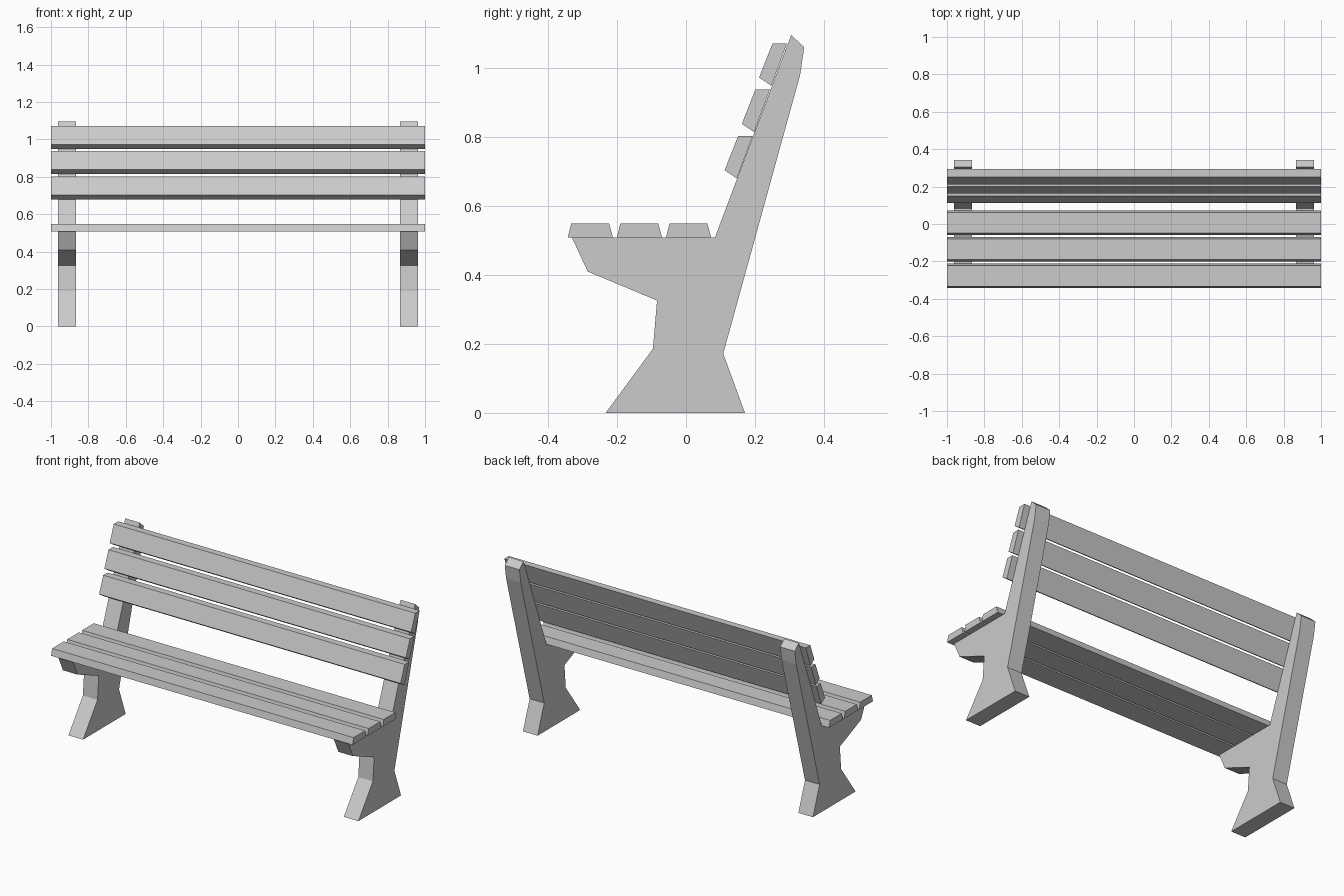
import bpy, bmesh

if "Cube" in bpy.data.objects:
    bpy.data.objects.remove(bpy.data.objects["Cube"])

grey = bpy.data.materials.new("light grey")
grey.diffuse_color = (0.6, 0.6, 0.6, 1)
grey.use_nodes = True
grey.node_tree.nodes["Principled BSDF"].inputs["Base Color"].default_value = grey.diffuse_color


def extrude_profile(name, profile, x0, x1):
    """Extrude a closed (y, z) outline along x."""
    bm = bmesh.new()
    face = bm.faces.new([bm.verts.new((x0, y, z)) for y, z in profile])
    ext = bmesh.ops.extrude_face_region(bm, geom=[face])
    verts = [g for g in ext["geom"] if isinstance(g, bmesh.types.BMVert)]
    bmesh.ops.translate(bm, verts=verts, vec=(x1 - x0, 0, 0))
    bmesh.ops.recalc_face_normals(bm, faces=bm.faces)
    mesh = bpy.data.meshes.new(name)
    bm.to_mesh(mesh)
    bm.free()
    mesh.materials.append(grey)
    obj = bpy.data.objects.new(name, mesh)
    bpy.context.collection.objects.link(obj)
    return obj


# End supports: foot, seat bracket and back post in one outline
support = [(-0.233, 0), (0.171, 0), (0.108, 0.172), (0.331, 0.98),
           (0.343, 1.061), (0.305, 1.096), (0.084, 0.509), (-0.331, 0.509),
           (-0.285, 0.41), (-0.084, 0.326), (-0.096, 0.186)]
extrude_profile("left_support", support, -0.962, -0.865)
extrude_profile("right_support", support, 0.865, 0.962)

# Seat slats: tapered planks, evenly spaced
for i in range(3):
    y = -0.343 + i * 0.1425
    plank = [(y, 0.509), (y + 0.131, 0.509), (y + 0.12, 0.549), (y + 0.01, 0.549)]
    extrude_profile(f"seat_slat_{i + 1}", plank, -1, 1)

# Back slats: leaning planks stepping up the back posts
for i in range(3):
    dy, dz = i * 0.0500, i * 0.1345
    plank = [(0.151, 0.803), (0.193, 0.803), (0.148, 0.680), (0.112, 0.704)]
    extrude_profile(f"back_slat_{i + 1}", [(y + dy, z + dz) for y, z in plank], -1, 1)
